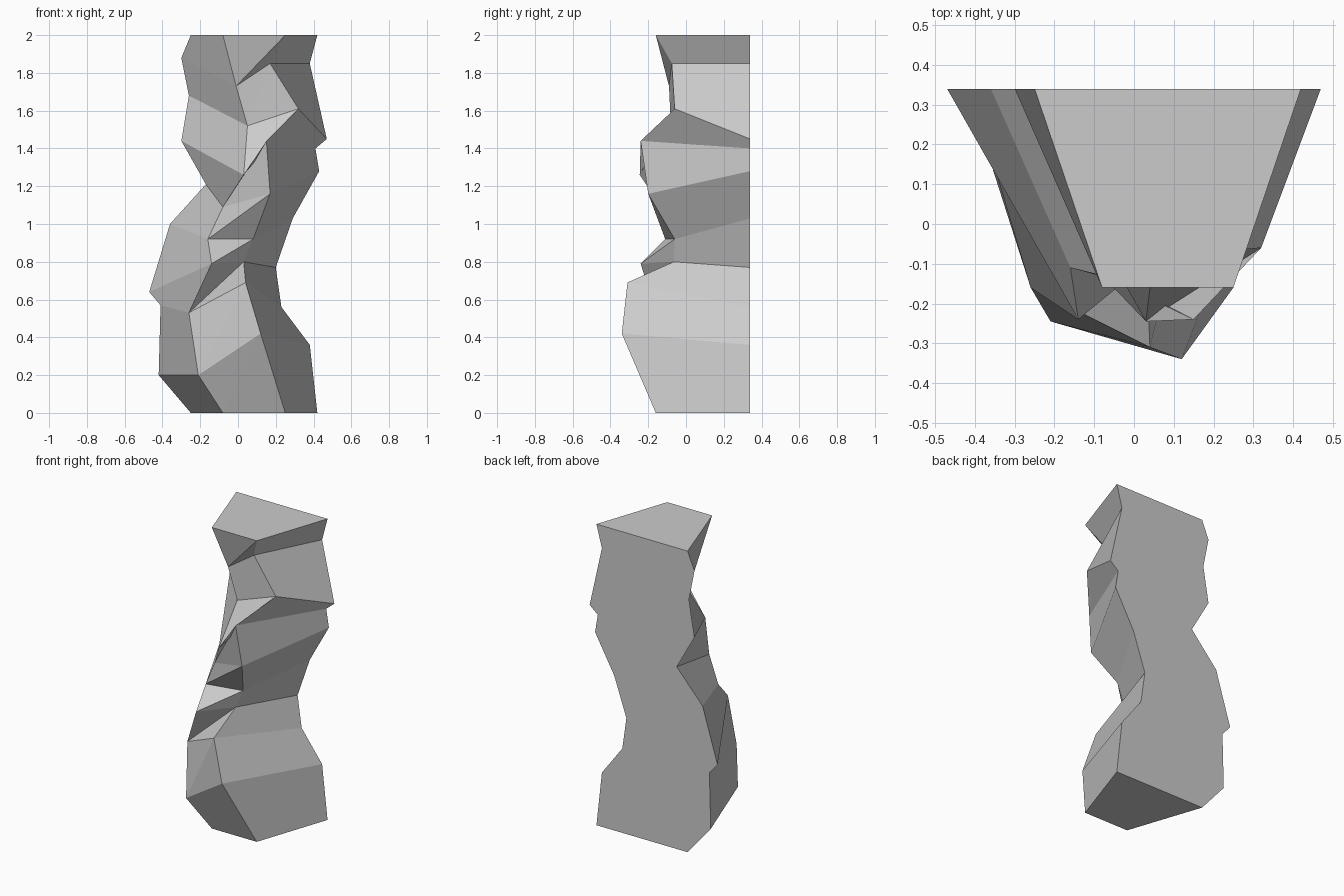
import bpy, bmesh

if "Cube" in bpy.data.objects:
    bpy.data.objects.remove(bpy.data.objects["Cube"])

BACK = 0.34  # flat rear plane

# Four upright rails of the rock pillar, bottom to top
back_left = [(x, BACK, z) for x, z in (
    (-.25, 0), (-.42, .2), (-.41, .57), (-.47, .64), (-.36, 1.0),
    (-.17, 1.21), (-.30, 1.44), (-.26, 1.68), (-.30, 1.88), (-.25, 2))]
front_left = [
    (-.08, -.16, 0), (-.21, -.245, .2), (-.26, -.16, .53), (-.14, -.24, .79),
    (-.16, -.11, .92), (-.08, -.13, 1.09), (.03, -.245, 1.26),
    (.05, -.08, 1.52), (-.01, -.09, 1.73), (-.08, -.16, 2)]
front_right = [
    (.25, -.16, 0), (.12, -.34, .42), (.04, -.31, .69), (.03, -.065, .80),
    (.08, -.06, .92), (.17, -.20, 1.16), (.15, -.24, 1.44),
    (.32, -.06, 1.61), (.17, -.075, 1.85), (.25, -.16, 2)]
back_right = [(x, BACK, z) for x, z in (
    (.42, 0), (.38, .36), (.23, .56), (.20, .77), (.29, 1.03),
    (.43, 1.28), (.41, 1.40), (.47, 1.45), (.38, 1.85), (.42, 2))]

bm = bmesh.new()
bl, fl, fr, br = [[bm.verts.new(p) for p in rail]
                  for rail in (back_left, front_left, front_right, back_right)]

# Chipped front and side facets
for i in range(len(bl) - 1):
    bm.faces.new((fl[i], fr[i], fr[i + 1]))
    bm.faces.new((fl[i], fr[i + 1], fl[i + 1]))
    for a, b in ((bl, fl), (fr, br)):
        bm.faces.new((a[i], b[i], b[i + 1], a[i + 1]))

# Flat back, base and top
bm.faces.new(br + bl[::-1])
bm.faces.new((bl[0], br[0], fr[0], fl[0]))
bm.faces.new((bl[-1], fl[-1], fr[-1], br[-1]))
bmesh.ops.recalc_face_normals(bm, faces=bm.faces)

mesh = bpy.data.meshes.new("rock_pillar")
bm.to_mesh(mesh)
bm.free()
bpy.context.collection.objects.link(bpy.data.objects.new("rock_pillar", mesh))
